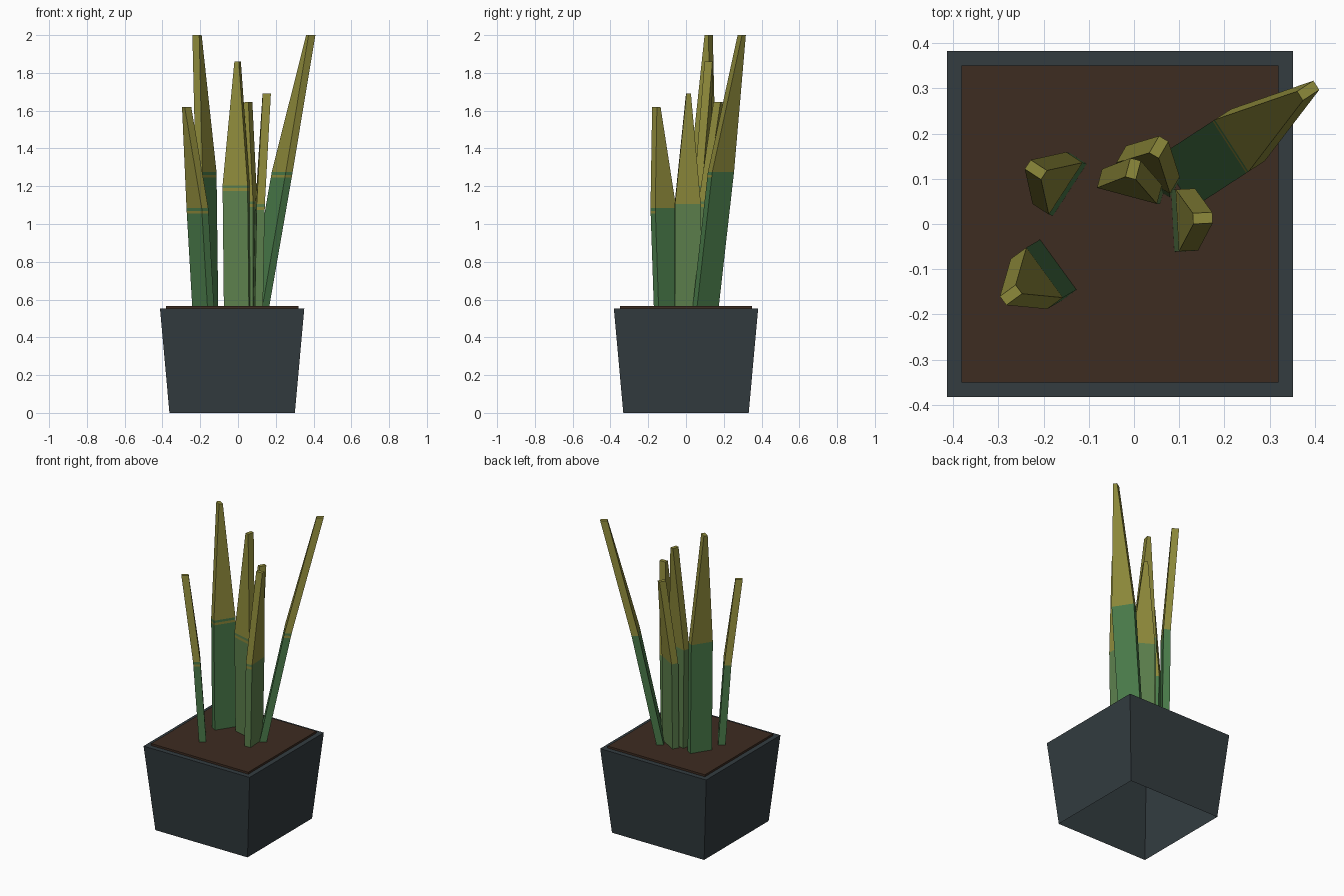
import bpy, bmesh, math
from mathutils import Vector

if "Cube" in bpy.data.objects:
    bpy.data.objects.remove(bpy.data.objects["Cube"])


def material(name, rgb):
    m = bpy.data.materials.new(name)
    m.diffuse_color = (*rgb, 1)
    m.use_nodes = True
    m.node_tree.nodes["Principled BSDF"].inputs["Base Color"].default_value = m.diffuse_color
    return m


YELLOW = material("leaf_yellow", (0.27, 0.253, 0.043))
LIGHT = material("leaf_light_green", (0.107, 0.214, 0.073))
DEEP = material("leaf_deep_green", (0.068, 0.196, 0.068))
POT = material("pot_slate", (0.033, 0.045, 0.051))
SOIL = material("soil_brown", (0.047, 0.025, 0.015))
POT_X = -0.031


def finish(name, bm, mats):
    me = bpy.data.meshes.new(name)
    bm.to_mesh(me)
    bm.free()
    for m in mats:
        me.materials.append(m)
    ob = bpy.data.objects.new(name, me)
    bpy.context.collection.objects.link(ob)
    return ob


def ring(bm, c, width, thick, angle):
    """Four corners of a horizontal rectangle turned by angle."""
    u = Vector((math.cos(angle), math.sin(angle), 0)) * width / 2
    v = Vector((-math.sin(angle), math.cos(angle), 0)) * thick / 2
    return [bm.verts.new(Vector(c) + a * u + b * v)
            for a, b in ((-1, -1), (1, -1), (1, 1), (-1, 1))]


def bridge(bm, lo, hi):
    return [bm.faces.new((lo[i], lo[(i + 1) % 4], hi[(i + 1) % 4], hi[i]))
            for i in range(4)]


def block(name, half_lo, half_hi, z_lo, z_hi, mat, bottom):
    bm = bmesh.new()
    lo = ring(bm, (POT_X, 0, z_lo), 2 * half_lo, 2 * half_lo, 0)
    hi = ring(bm, (POT_X, 0, z_hi), 2 * half_hi, 2 * half_hi, 0)
    bridge(bm, lo, hi)
    bm.faces.new(hi)
    if bottom:
        bm.faces.new(lo[::-1])
    return finish(name, bm, [mat])


def leaf(name, base, mid, tip, angle, green):
    """Flat blade: even green lower part, yellow part narrowing to the tip."""
    base, mid, tip = Vector((*base, 0.55)), Vector(mid), Vector(tip)
    angle = math.radians(angle)
    bm = bmesh.new()
    rings = []
    for drop in (mid.z - base.z, 0.03, 0.015, 0):
        c = mid.lerp(base, drop / (mid.z - base.z))
        rings.append(ring(bm, c, 0.137, 0.043, angle))
    rings.append(ring(bm, tip, 0.024, 0.043, angle))
    for level, (lo, hi) in enumerate(zip(rings, rings[1:])):
        for f in bridge(bm, lo, hi):
            f.normal_update()
            # thin yellow stripe only on the forward-facing sides
            stripe = level == 1 and f.normal.y < -0.2
            f.material_index = 1 if stripe or level == 3 else 0
    bm.faces.new(rings[-1]).material_index = 1
    bm.faces.new(rings[0][::-1])
    return finish(name, bm, [green, YELLOW])


# Pot (open underneath) and raised soil slab
block("pot", 0.332, 0.382, 0.0, 0.553, POT, False)
block("soil", 0.35, 0.35, 0.54, 0.566, SOIL, True)

# Leaves: base xy, colour break, tip, turn of the blade
leaf("leaf_centre", (-0.003, 0.083), (-0.01, 0.083, 1.205),
     (-0.002, 0.122, 1.86), -15, LIGHT)
leaf("leaf_centre_back", (0.03, 0.112), (0.031, 0.12, 1.12),
     (0.055, 0.17, 1.645), -30, LIGHT)
leaf("leaf_right", (0.107, 0.008), (0.117, 0.009, 1.105),
     (0.152, 0.013, 1.69), 93, LIGHT)
leaf("leaf_leaning", (0.108, 0.103), (0.234, 0.185, 1.275),
     (0.385, 0.295, 2.0), -57, DEEP)
leaf("leaf_left_back", (-0.16, 0.087), (-0.169, 0.09, 1.275),
     (-0.217, 0.12, 2.0), 57, DEEP)
leaf("leaf_left_front", (-0.184, -0.102), (-0.215, -0.12, 1.085),
     (-0.272, -0.157, 1.62), -54, DEEP)
